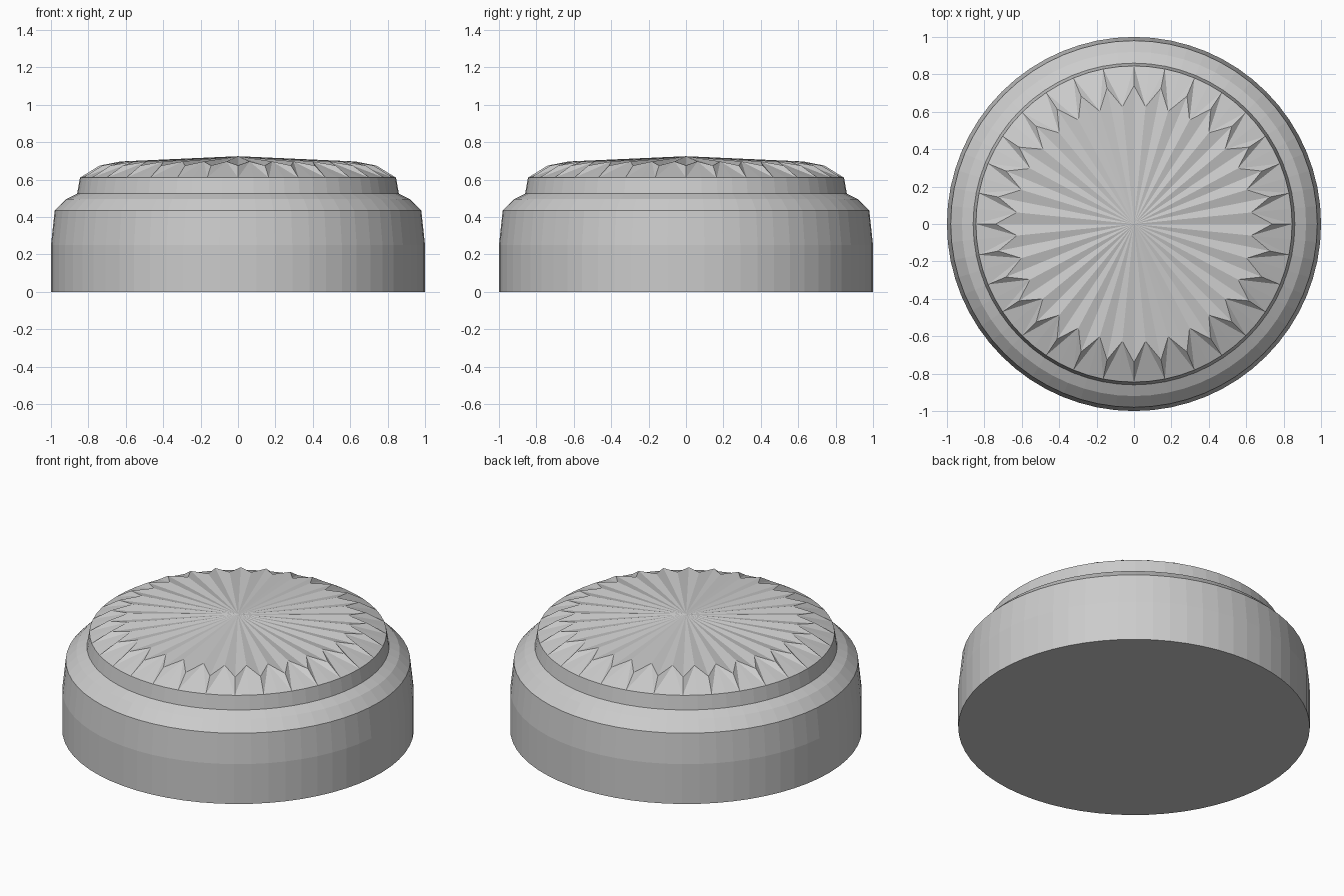
import bpy, bmesh, math

if "Cube" in bpy.data.objects:
    bpy.data.objects.remove(bpy.data.objects["Cube"])

SEG = 64  # 32 crown teeth, two segments each


def ring(bm, radius, z):
    return [bm.verts.new((radius * math.cos(2 * math.pi * i / SEG),
                          radius * math.sin(2 * math.pi * i / SEG), z))
            for i in range(SEG)]


def bridge(bm, a, b):
    for i in range(SEG):
        j = (i + 1) % SEG
        bm.faces.new((a[i], a[j], b[j], b[i]))


bm = bmesh.new()

# Base, rounded shoulder and neck
profile = [(1.0, 0.0), (1.0, 0.25), (0.98, 0.435), (0.92, 0.495),
           (0.86, 0.525), (0.845, 0.61)]
rings = [ring(bm, r, z) for r, z in profile]
for a, b in zip(rings, rings[1:]):
    bridge(bm, a, b)
bm.faces.new(rings[0][::-1])

# Zigzag ring: alternating low outer points and high inner points
crown = []
for i in range(SEG):
    r, z = (0.74, 0.675) if i % 2 == 0 else (0.63, 0.697)
    t = 2 * math.pi * i / SEG
    crown.append(bm.verts.new((r * math.cos(t), r * math.sin(t), z)))

# Fluted bevel between neck and crown
rim = rings[-1]
for i in range(SEG):
    j = (i + 1) % SEG
    o, n = (i, j) if i % 2 == 0 else (j, i)  # outer point, inner point
    f1 = bm.faces.new((rim[i], rim[j], crown[n]))
    f2 = bm.faces.new((rim[o], crown[n], crown[o]))

# Shallow cone top
apex = bm.verts.new((0, 0, 0.725))
for i in range(SEG):
    bm.faces.new((crown[i], crown[(i + 1) % SEG], apex))

bmesh.ops.recalc_face_normals(bm, faces=bm.faces[:])
mesh = bpy.data.meshes.new("fluted_cap")
bm.to_mesh(mesh)
bm.free()
bpy.context.collection.objects.link(bpy.data.objects.new("fluted_cap", mesh))
